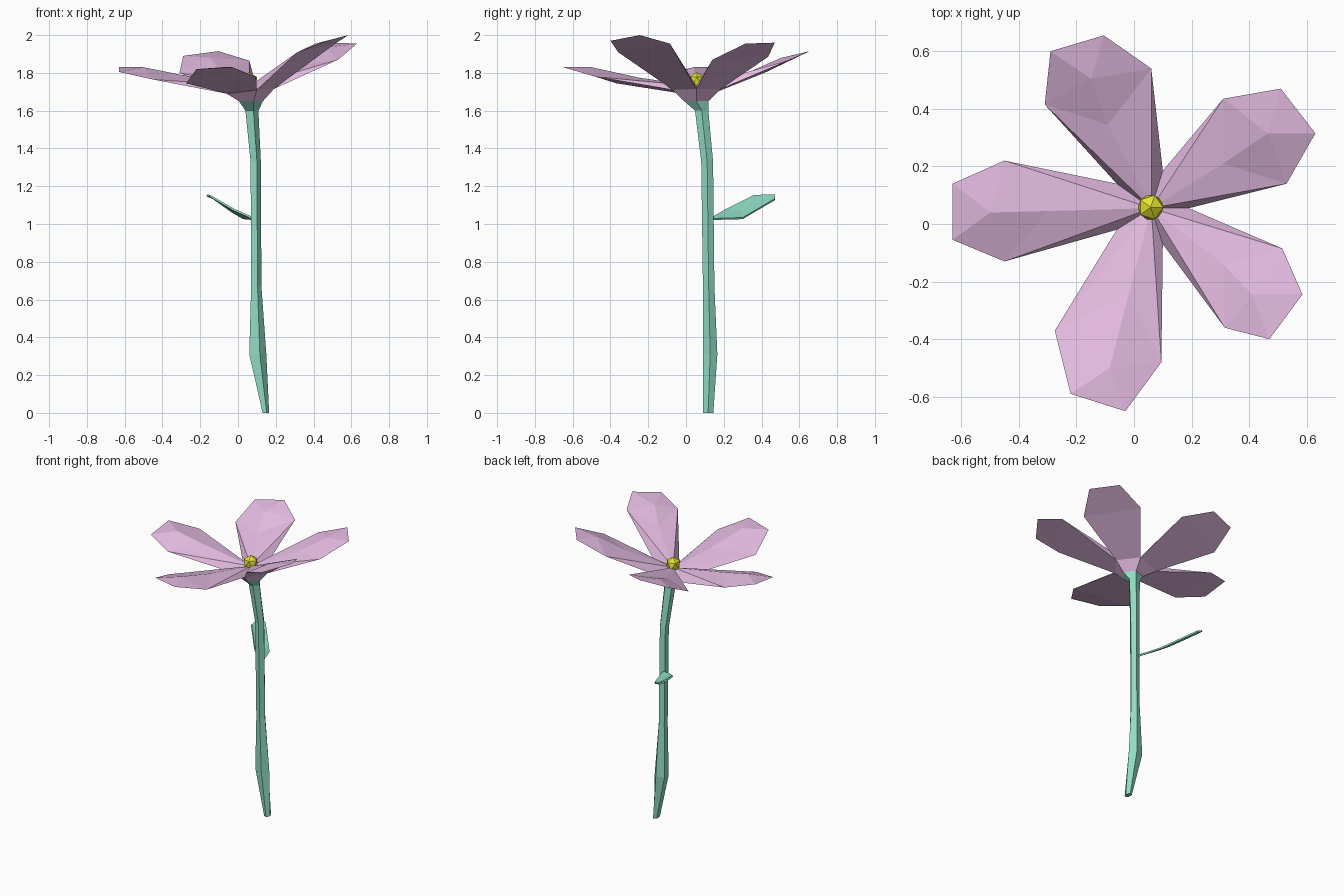
import bpy
from math import cos, sin, pi


def material(name, rgb):
    m = bpy.data.materials.new(name)
    m.diffuse_color = (*rgb, 1)
    return m


def mesh_object(name, verts, faces, mat):
    me = bpy.data.meshes.new(name)
    me.from_pydata(verts, [], faces)
    me.materials.append(mat)
    ob = bpy.data.objects.new(name, me)
    bpy.context.collection.objects.link(ob)
    return ob


green = material("stem_green", (0.28, 0.72, 0.56))
pink = material("petal_pink", (0.78, 0.50, 0.76))
yellow = material("centre_yellow", (0.80, 0.77, 0.03))

# Stem: five-sided loft, rings as (x, y, rx, ry, z)
rings = [
    (0.146, 0.117, 0.019, 0.029, 0.00),
    (0.100, 0.128, 0.050, 0.040, 0.31),
    (0.094, 0.120, 0.030, 0.032, 0.67),
    (0.091, 0.112, 0.030, 0.033, 1.33),
    (0.070, 0.083, 0.038, 0.037, 1.60),
    (0.062, 0.055, 0.070, 0.068, 1.65),
]
N = 5


def ring(x, y, rx, ry, z):
    return [(x + rx * cos(2 * pi * i / N), y + ry * sin(2 * pi * i / N), z) for i in range(N)]


verts = [v for r in rings for v in ring(*r)]
faces = [(a * N + i, a * N + (i + 1) % N, (a + 1) * N + (i + 1) % N, (a + 1) * N + i)
         for a in range(len(rings) - 1) for i in range(N)]
faces += [tuple(reversed(range(N))), tuple(range(len(verts) - N, len(verts)))]
mesh_object("stem", verts, faces, green)

# Flower cup: from the stem top out to the notches between petals
notches = [(0.19, 0.055, 1.715), (0.10, 0.185, 1.715), (-0.06, 0.14, 1.69),
           (-0.06, -0.02, 1.69), (0.10, -0.07, 1.71)]
mesh_object("flower_cup", ring(*rings[-1]) + notches,
            [(i, (i + 1) % N, N + (i + 1) % N, N + i) for i in range(N)], pink)

# Petals: side, tip, tip, side, then two points along the ridge
petals = {
    "petal_back_right": [(0.53, 0.14, 1.87), (0.63, 0.315, 1.955), (0.51, 0.47, 1.96),
                         (0.31, 0.435, 1.885), (0.31, 0.21, 1.84), (0.465, 0.315, 1.935)],
    "petal_back": [(0.06, 0.54, 1.865), (-0.105, 0.655, 1.915), (-0.29, 0.60, 1.89),
                   (-0.31, 0.415, 1.80), (-0.09, 0.345, 1.81), (-0.15, 0.505, 1.88)],
    "petal_left": [(-0.45, 0.22, 1.79), (-0.63, 0.14, 1.83), (-0.63, -0.055, 1.805),
                   (-0.45, -0.13, 1.765), (-0.30, 0.045, 1.79), (-0.50, 0.04, 1.83)],
    "petal_front": [(-0.275, -0.37, 1.745), (-0.22, -0.59, 1.82), (-0.03, -0.65, 1.83),
                    (0.095, -0.48, 1.78), (-0.02, -0.25, 1.775), (-0.085, -0.50, 1.83)],
    "petal_front_right": [(0.315, -0.36, 1.91), (0.47, -0.40, 1.97), (0.585, -0.245, 2.0),
                          (0.515, -0.085, 1.955), (0.31, -0.14, 1.88), (0.41, -0.245, 1.955)],
}
centre = (0.06, 0.055, 1.73)
for i, (name, pts) in enumerate(petals.items()):
    # 0 centre, 1 notch, 2 side, 3 tip, 4 tip, 5 side, 6 notch, 7-8 ridge
    verts = [centre, notches[i]] + pts[:4] + [notches[(i + 1) % N]] + pts[4:]
    top = [(0, 1, 2), (0, 2, 7), (7, 2, 8), (8, 2, 3), (8, 3, 4), (8, 4, 5), (7, 8, 5),
           (0, 7, 5), (0, 5, 6)]
    underside = [(6, 5, 2, 1), (5, 4, 3, 2)]
    mesh_object(name, verts, top + underside, pink)

# Yellow flower centre
bpy.ops.mesh.primitive_ico_sphere_add(subdivisions=1, radius=0.049, location=(0.058, 0.058, 1.755))
bpy.context.object.name = "flower_centre"
bpy.context.object.data.materials.append(yellow)

# Leaf: folded thin blade growing out to the back left
leaf = mesh_object("leaf", [
    (0.085, 0.13, 1.025), (0.06, 0.15, 1.04), (-0.02, 0.21, 1.075), (-0.15, 0.36, 1.15),
    (-0.165, 0.47, 1.152), (-0.12, 0.47, 1.13), (0.03, 0.30, 1.03), (-0.03, 0.30, 1.065)],
    [(0, 7, 2, 1), (2, 7, 3), (3, 7, 5, 4), (7, 6, 5), (0, 6, 7)], green)
solid = leaf.modifiers.new("thickness", 'SOLIDIFY')
solid.thickness = 0.01
solid.offset = 0
